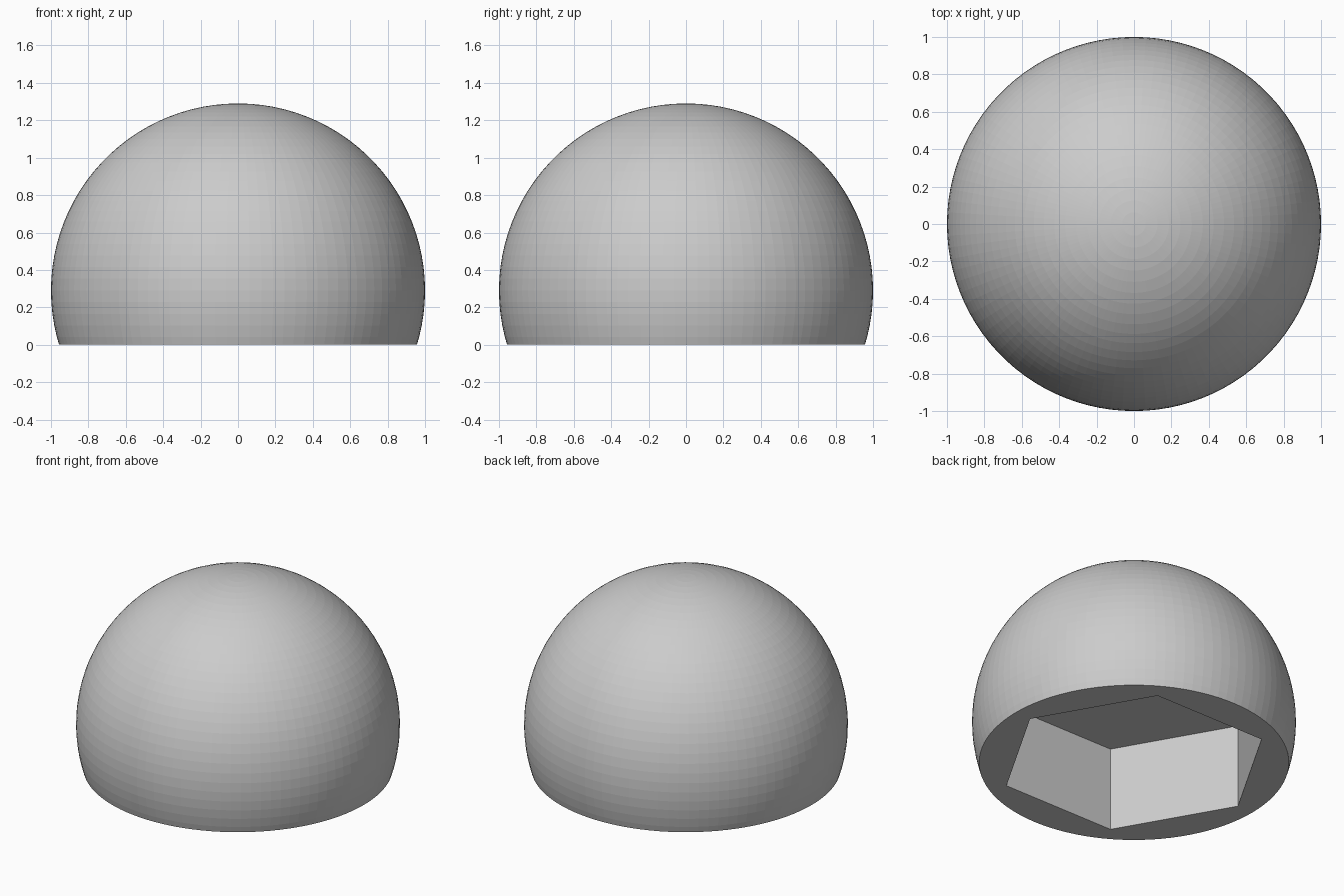
import bpy, bmesh
from mathutils import Matrix

if "Cube" in bpy.data.objects:
    bpy.data.objects.remove(bpy.data.objects["Cube"])

CENTRE_Z = 0.29      # sphere centre above the base
HEX_R = 0.838        # socket corner radius
DEPTH = 0.572        # socket depth


def make_object(name, bm):
    mesh = bpy.data.meshes.new(name)
    bmesh.ops.recalc_face_normals(bm, faces=bm.faces)
    bm.to_mesh(mesh)
    bm.free()
    obj = bpy.data.objects.new(name, mesh)
    bpy.context.collection.objects.link(obj)
    return obj


# Domed cap: faceted sphere sliced flat at z = 0
bm = bmesh.new()
bmesh.ops.create_uvsphere(bm, u_segments=100, v_segments=50, radius=1.0,
                          matrix=Matrix.Translation((0, 0, CENTRE_Z)))
cut = bmesh.ops.bisect_plane(bm, geom=bm.verts[:] + bm.edges[:] + bm.faces[:],
                             plane_co=(0, 0, 0), plane_no=(0, 0, 1),
                             clear_inner=True)
rim = [e for e in cut["geom_cut"] if isinstance(e, bmesh.types.BMEdge)]
bmesh.ops.contextual_create(bm, geom=rim)
cap = make_object("domed_cap", bm)

# Hexagonal socket cutter, corners on the x axis
bm = bmesh.new()
height = DEPTH + 0.2
bmesh.ops.create_cone(bm, cap_ends=True, segments=6, radius1=HEX_R,
                      radius2=HEX_R, depth=height,
                      matrix=Matrix.Translation((0, 0, DEPTH - height / 2))
                      @ Matrix.Rotation(1.5707963, 4, "Z"))
socket = make_object("socket_cutter", bm)
# Put a corner exactly on the x axis whatever the primitive's start angle
if max(v.co.x for v in socket.data.vertices) < HEX_R * 0.95:
    socket.data.transform(Matrix.Rotation(0.5235988, 4, "Z"))
socket.hide_render = True

# Carve the socket into the cap
mod = cap.modifiers.new("socket", "BOOLEAN")
mod.operation = "DIFFERENCE"
mod.solver = "EXACT"
mod.object = socket
bpy.context.view_layer.objects.active = cap
cap.select_set(True)
bpy.ops.object.modifier_apply(modifier=mod.name)
bpy.data.objects.remove(socket)
